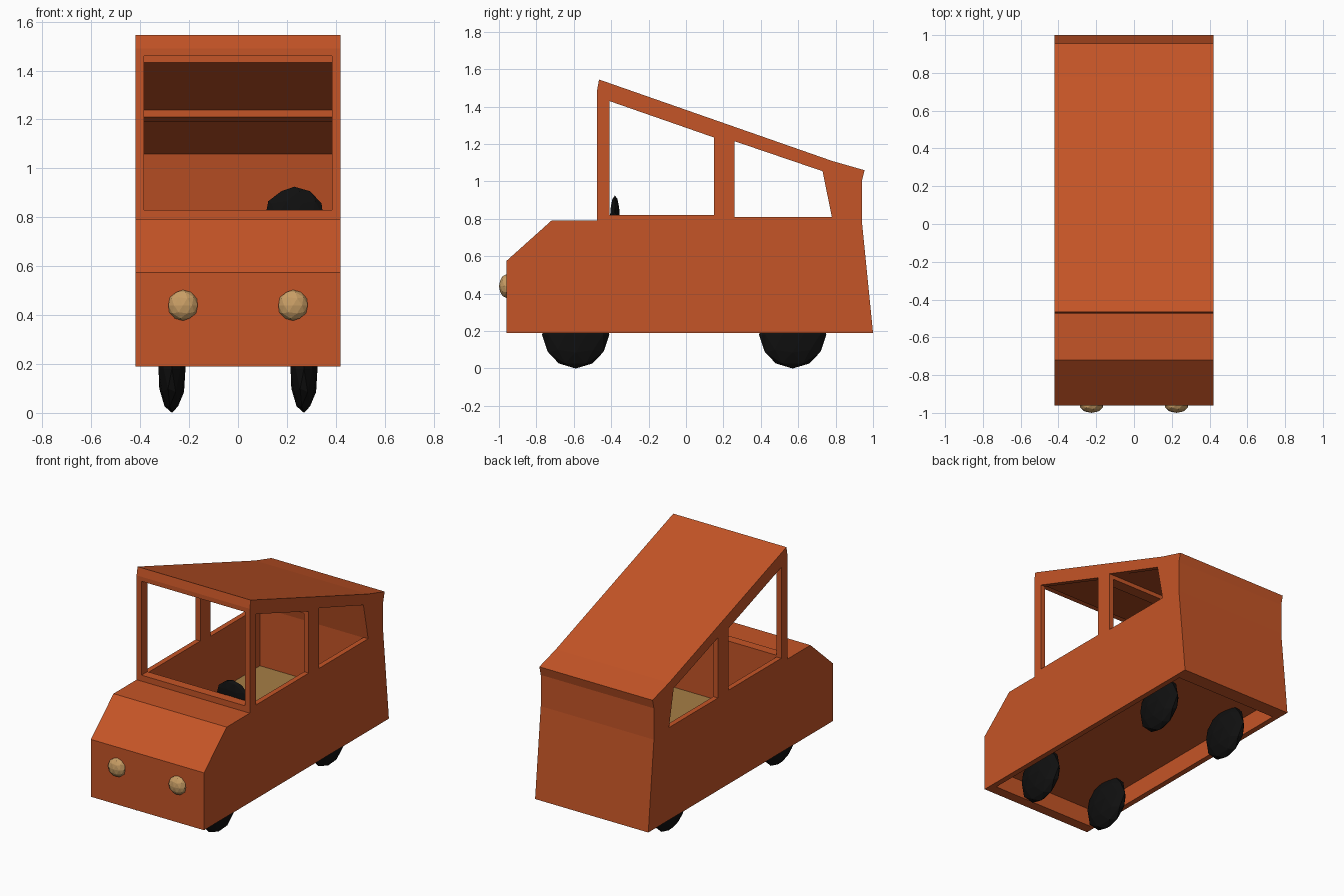
import bpy, bmesh

if "Cube" in bpy.data.objects:
    bpy.data.objects.remove(bpy.data.objects["Cube"])


def material(name, rgb):
    m = bpy.data.materials.new(name)
    m.diffuse_color = (*rgb, 1)
    m.use_nodes = True
    m.node_tree.nodes["Principled BSDF"].inputs["Base Color"].default_value = m.diffuse_color
    return m


ORANGE = material("orange paint", (0.56, 0.09, 0.02))
BLACK = material("black rubber", (0.005, 0.005, 0.005))
TAN = material("tan lamp", (0.58, 0.34, 0.13))
BROWN = material("brown floor", (0.38, 0.21, 0.06))


def prism(name, profile, half, mat):
    """Extrude a (y, z) profile across x from -half to +half."""
    bm = bmesh.new()
    face = bm.faces.new([bm.verts.new((-half, y, z)) for y, z in profile])
    out = bmesh.ops.extrude_face_region(bm, geom=[face])
    verts = [g for g in out["geom"] if isinstance(g, bmesh.types.BMVert)]
    bmesh.ops.translate(bm, vec=(2 * half, 0, 0), verts=verts)
    bmesh.ops.recalc_face_normals(bm, faces=bm.faces)
    me = bpy.data.meshes.new(name)
    bm.to_mesh(me)
    bm.free()
    me.materials.append(mat)
    ob = bpy.data.objects.new(name, me)
    bpy.context.collection.objects.link(ob)
    return ob


def box(y0, y1, z0, z1):
    return [(y0, z0), (y1, z0), (y1, z1), (y0, z1)]


def ball(name, loc, size, mat):
    bpy.ops.mesh.primitive_ico_sphere_add(subdivisions=2, radius=1, location=loc)
    ob = bpy.context.object
    ob.name = name
    ob.scale = size
    ob.data.materials.append(mat)


# Body shell
body = prism("body", [(-0.96, 0.19), (1.0, 0.19), (0.94, 0.79), (0.94, 1.0),
                      (0.955, 1.06), (0.78, 1.11), (-0.465, 1.545),
                      (-0.475, 1.49), (-0.475, 0.79), (-0.72, 0.79),
                      (-0.96, 0.575)], 0.42, ORANGE)

# Openings: cabin, windscreen, side windows, hollow underside
cuts = [
    ("cabin", [(-0.412, 0.41), (0.783, 0.41), (0.783, 0.806), (0.733, 1.058),
               (0.257, 1.218), (0.257, 1.19), (0.153, 1.21), (0.153, 1.238),
               (-0.412, 1.435)], 0.385),
    ("windscreen", box(-0.6, -0.405, 0.83, 1.46), 0.384),
    ("front_window", [(-0.41, 0.82), (0.15, 0.82), (0.15, 1.235), (-0.41, 1.43)], 0.6),
    ("rear_window", [(0.26, 0.81), (0.78, 0.81), (0.73, 1.055), (0.26, 1.215)], 0.6),
    ("underside", box(-0.89, 0.9, 0.1, 0.31), 0.383),
]
bpy.context.view_layer.objects.active = body
for name, profile, half in cuts:
    cutter = prism(name + "_cutter", profile, half, ORANGE)
    cutter.hide_render = True
    mod = body.modifiers.new(name, "BOOLEAN")
    mod.operation = "DIFFERENCE"
    mod.solver = "EXACT"
    mod.object = cutter
    bpy.ops.object.modifier_apply(modifier=mod.name)
    bpy.data.objects.remove(cutter)

# Cabin floor
prism("floor", box(-0.408, 0.78, 0.405, 0.414), 0.383, BROWN)

# Wheels and headlights, both sides
for side, x in (("left", -1), ("right", 1)):
    ball(side + "_front_wheel", (x * 0.27, -0.59, 0.18), (0.058, 0.18, 0.18), BLACK)
    ball(side + "_rear_wheel", (x * 0.27, 0.57, 0.18), (0.058, 0.18, 0.18), BLACK)
    ball(side + "_headlight", (x * 0.225, -0.96, 0.44), (0.063, 0.04, 0.063), TAN)

# Steering wheel
ball("steering_wheel", (0.23, -0.38, 0.8), (0.125, 0.027, 0.125), BLACK)
